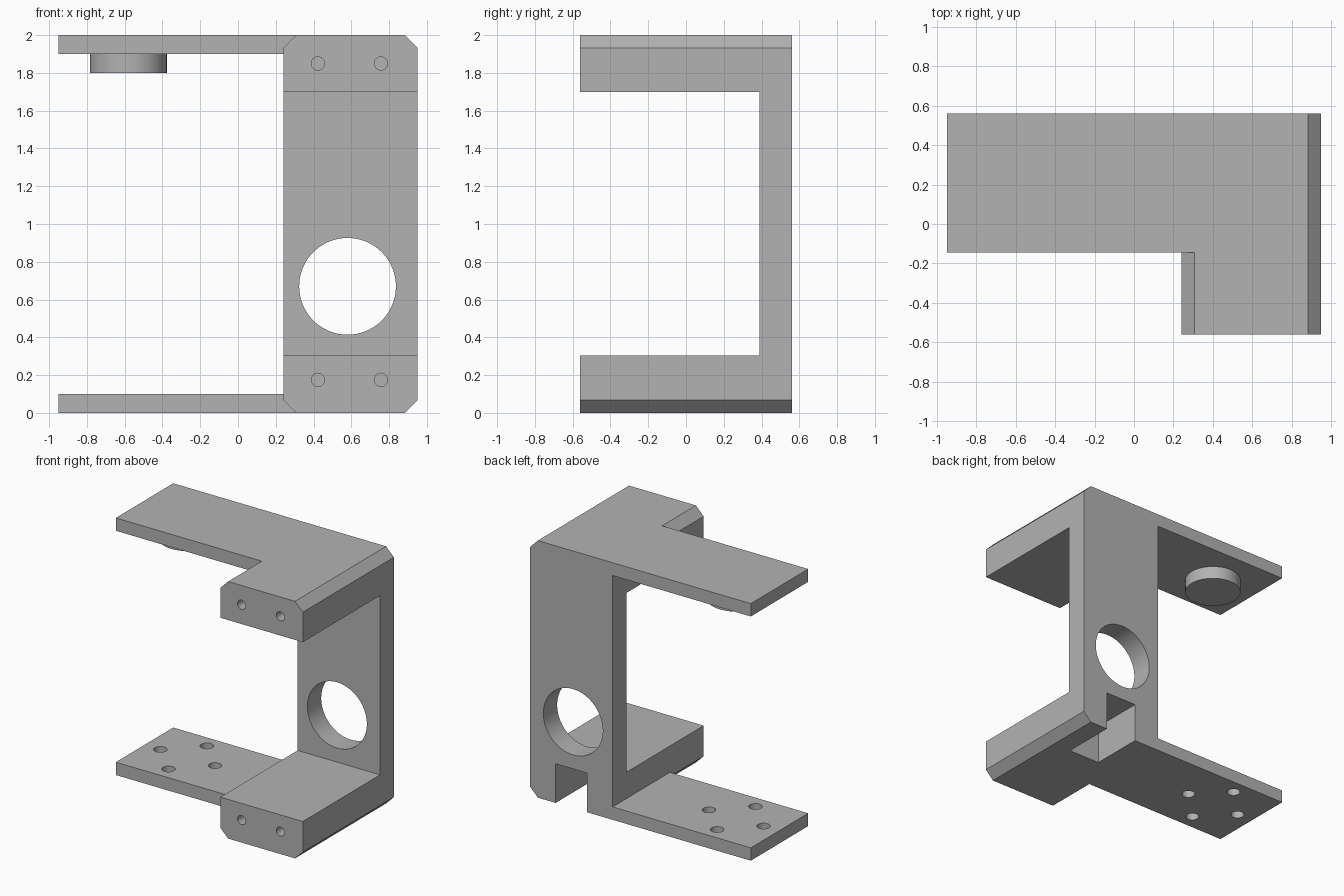
import bpy
import bmesh
import math
from mathutils import Matrix, Vector

cube = bpy.data.objects.get("Cube")
if cube:
    bpy.data.objects.remove(cube, do_unlink=True)

grey = bpy.data.materials.new("plain grey")
grey.use_nodes = True
colour = (0.45, 0.45, 0.45, 1)
grey.diffuse_color = colour
grey.node_tree.nodes["Principled BSDF"].inputs["Base Color"].default_value = colour


def finish(name, bm):
    bmesh.ops.recalc_face_normals(bm, faces=bm.faces)
    mesh = bpy.data.meshes.new(name)
    bm.to_mesh(mesh)
    bm.free()
    mesh.materials.append(grey)
    obj = bpy.data.objects.new(name, mesh)
    bpy.context.collection.objects.link(obj)
    return obj


def box(name, low, high):
    low, high = Vector(low), Vector(high)
    bm = bmesh.new()
    place = Matrix.Translation((low + high) / 2) @ Matrix.Diagonal((*(high - low), 1))
    bmesh.ops.create_cube(bm, size=1, matrix=place)
    return finish(name, bm)


def cylinder(name, centre, radius, length, axis="Z", sides=64):
    bm = bmesh.new()
    turn = Matrix.Rotation(math.pi / 2, 4, "X") if axis == "Y" else Matrix()
    bmesh.ops.create_cone(bm, cap_ends=True, segments=sides, radius1=radius,
                          radius2=radius, depth=length,
                          matrix=Matrix.Translation(centre) @ turn)
    return finish(name, bm)


def combine(target, tool, operation):
    """Apply a boolean and discard the tool."""
    mod = target.modifiers.new("combine", "BOOLEAN")
    mod.object, mod.operation, mod.solver = tool, operation, "EXACT"
    graph = bpy.context.evaluated_depsgraph_get()
    mesh = bpy.data.meshes.new_from_object(target.evaluated_get(graph))
    target.modifiers.clear()
    target.data = mesh
    bpy.data.objects.remove(tool, do_unlink=True)


LEFT, RIGHT, FRONT, BACK = 0.24, 0.95, -0.56, 0.56
C = 0.067  # chamfer

# C-shaped bracket: chamfered outline extruded front to back
outline = [(LEFT + C, 0), (RIGHT - C, 0), (RIGHT, C), (RIGHT, 2 - C),
           (RIGHT - C, 2), (LEFT + C, 2), (LEFT, 2 - C), (LEFT, C)]
bm = bmesh.new()
face = bm.faces.new([bm.verts.new((x, FRONT, z)) for x, z in outline])
sweep = bmesh.ops.extrude_face_region(bm, geom=[face])
moved = [v for v in sweep["geom"] if isinstance(v, bmesh.types.BMVert)]
bmesh.ops.translate(bm, verts=moved, vec=(0, BACK - FRONT, 0))
bracket = finish("bracket", bm)
combine(bracket, box("gap", (0, -1, 0.305), (1.2, 0.39, 1.7)), "DIFFERENCE")

# Side plates at top and bottom
for name, z in (("bottom_plate", 0), ("top_plate", 1.9)):
    plate = box(name, (-0.95, -0.145, z), (LEFT + 0.13, BACK, z + 0.1))
    combine(bracket, plate, "UNION")

# Round opening in the back wall and slot through the lower block
combine(bracket, cylinder("opening", (0.58, 0.5, 0.67), 0.256, 0.4, "Y", 96), "DIFFERENCE")
combine(bracket, box("slot", (0.46, 0.14, -0.1), (0.73, 0.7, 0.305)), "DIFFERENCE")

# Blind screw holes in the front ends
for x in (0.423, 0.757):
    for z in (0.175, 1.85):
        combine(bracket, cylinder("screw_hole", (x, FRONT, z), 0.035, 0.8, "Y", 32), "DIFFERENCE")

# Four holes in a diamond through the bottom plate
for i in range(4):
    a = i * math.pi / 2
    spot = (-0.58 + 0.235 * math.cos(a), 0.21 + 0.235 * math.sin(a), 0.05)
    combine(bracket, cylinder("plate_hole", spot, 0.048, 0.3, "Z", 32), "DIFFERENCE")

# Round boss under the top plate
boss = cylinder("boss", (-0.58, 0.21, 1.855), 0.203, 0.11)

for obj in (bracket, boss):
    bpy.ops.object.select_all(action="DESELECT")
    obj.select_set(True)
    bpy.context.view_layer.objects.active = obj
    bpy.ops.object.shade_smooth_by_angle(angle=math.radians(30))
